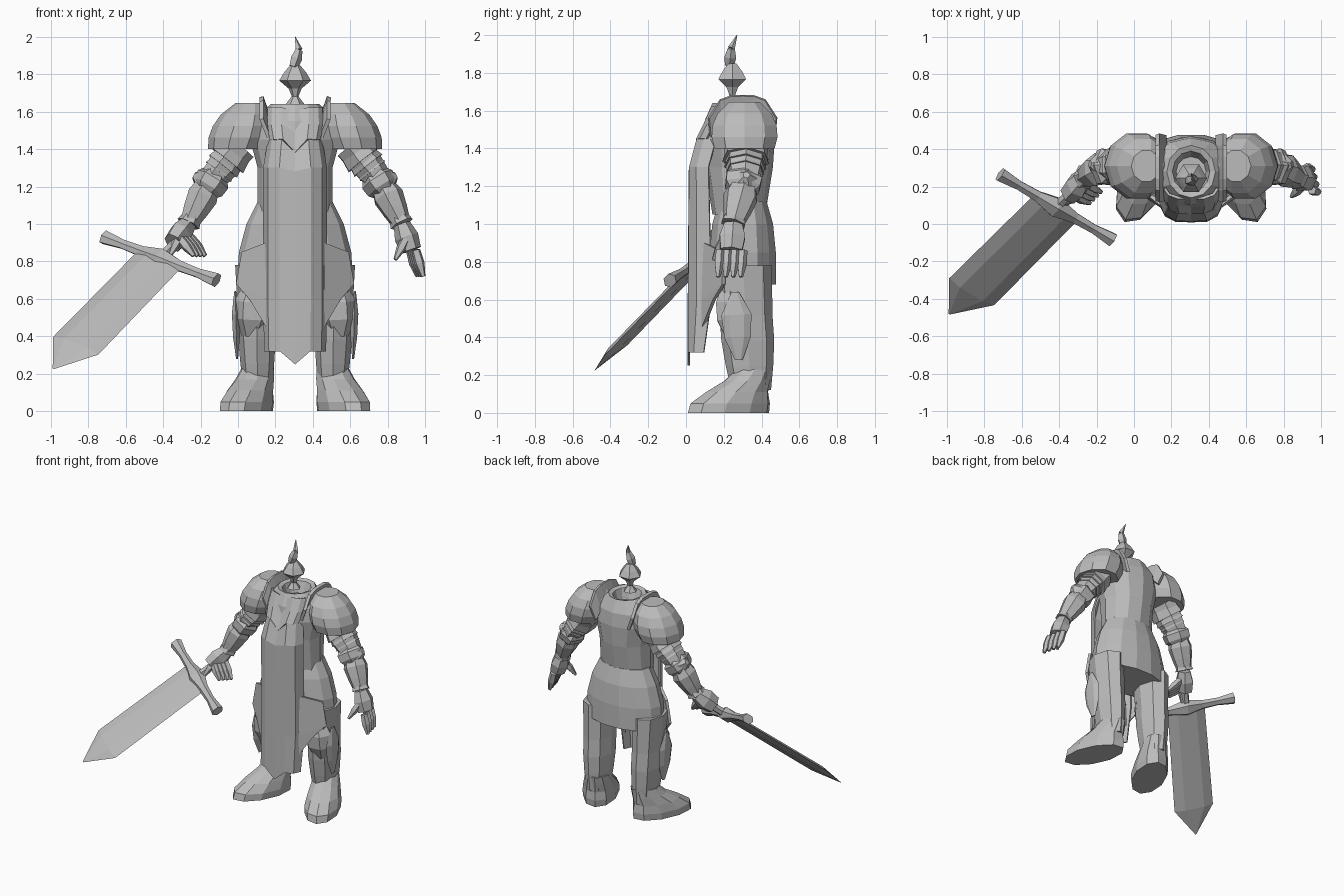
import bpy, bmesh, math
from mathutils import Vector

default_cube = bpy.data.objects.get("Cube")
if default_cube:
    bpy.data.objects.remove(default_cube, do_unlink=True)

BODY = Vector((0.305, 0.3, 0))  # all parts are placed around the body centre
X, Y, Z = Vector((1, 0, 0)), Vector((0, 1, 0)), Vector((0, 0, 1))

grey = (0.5, 0.5, 0.5, 1)
steel = bpy.data.materials.new("plain_grey")
steel.use_nodes = True
steel.diffuse_color = grey
steel.node_tree.nodes["Principled BSDF"].inputs["Base Color"].default_value = grey


def finish(name, bm, thickness=0):
    bmesh.ops.recalc_face_normals(bm, faces=bm.faces)
    mesh = bpy.data.meshes.new(name)
    bm.to_mesh(mesh)
    bm.free()
    mesh.materials.append(steel)
    part = bpy.data.objects.new(name, mesh)
    part.location = BODY
    bpy.context.collection.objects.link(part)
    if thickness:
        solid = part.modifiers.new("thickness", "SOLIDIFY")
        solid.thickness = thickness
        solid.offset = 0


def bridge(bm, first, second, closed):
    count = len(first)
    for k in range(count if closed else count - 1):
        after = (k + 1) % count
        bm.faces.new((first[k], first[after], second[after], second[k]))


def loft(name, rings, axis, side=X, sides=8):
    """Skin rings of (centre, radius along side, radius across side)."""
    bm = bmesh.new()
    axis = axis.normalized()
    along = (side - axis * side.dot(axis)).normalized()
    across = axis.cross(along)
    loops = []
    for centre, wide, deep in rings:
        angles = [math.tau * k / sides for k in range(sides)]
        loops.append([bm.verts.new(centre + along * wide * math.cos(a) + across * deep * math.sin(a))
                      for a in angles])
    for first, second in zip(loops, loops[1:]):
        bridge(bm, first, second, closed=True)
    bm.faces.new(loops[0])
    bm.faces.new(loops[-1])
    finish(name, bm)


def rod(name, start, end, radii, flat=1.0, axis=None, side=X, sides=7):
    """Evenly spaced rings from start to end; flat scales the depth."""
    start, end = Vector(start), Vector(end)
    last = len(radii) - 1
    rings = [(start.lerp(end, i / last), r, r * flat) for i, r in enumerate(radii)]
    loft(name, rings, axis or end - start, side, sides)


def sheet(name, rows, thickness):
    bm = bmesh.new()
    grid = [[bm.verts.new(point) for point in row] for row in rows]
    for first, second in zip(grid, grid[1:]):
        bridge(bm, first, second, closed=False)
    finish(name, bm, thickness)


# Torso with a hollow collar, and the armoured skirt
torso = [(1.05, .2, .14), (1.3, .2, .18), (1.45, .24, .19), (1.55, .22, .18),
         (1.64, .13, .14), (1.63, .1, .11), (1.55, .08, .08)]
loft("torso", [(Vector((0, -.02, z)), wide, deep) for z, wide, deep in torso], Z, sides=12)
skirt = [(.68, .31, .18), (.85, .3, .18), (1, .26, .165), (1.12, .2, .13)]
loft("skirt", [(Vector((0, 0, z)), wide, deep) for z, wide, deep in skirt], Z, sides=14)


def draped_row(z, front, half, wrap, point):
    """Row of cloth or plate: edges wrap backwards, the middle drops to a point."""
    return [(f * half, front + wrap * abs(f) ** 6, z - point * max(0, 1 - 2 * abs(f)))
            for f in (-1, -.85, -.5, 0, .5, .85, 1)]


# Long pointed tabard and the chest plate above it
sheet("tabard", [draped_row(1.45, -.24, .14, .1, .07), draped_row(1.3, -.28, .165, .1, .02),
                 draped_row(.6, -.285, .165, .12, 0), draped_row(.32, -.285, .16, .08, .07)], .012)
sheet("chest_plate", [draped_row(1.62, -.16, .14, .05, .02), draped_row(1.53, -.2, .145, .05, .04),
                      draped_row(1.45, -.24, .13, .05, .07)], .015)

# Floating plume: bulb, stalk and curled tip
rod("plume_bulb", (0, -.055, 1.64), (0, -.055, 1.85), (.05, .018, .035, .085, .06, .025), sides=6)
rod("plume_stalk", (-.01, -.07, 1.84), (.02, -.06, 1.93), (.025, .033, .02), sides=5)
rod("plume_tip", (.02, -.06, 1.93), (0, -.03, 2), (.02, .002), sides=5)

for tag, s in (("right", -1), ("left", 1)):
    # Pauldron and its upright neck guard
    rod("pauldron_" + tag, (s * .31, .01, 1.4), (s * .24, .01, 1.645),
        (.155, .17, .165, .14, .08), 1.08, axis=Z, sides=10)
    steps = [k / 3 for k in range(-3, 4)]
    sheet("neck_guard_" + tag, [[(s * .14, .17 * t, 1.56 - .1 * t * t) for t in steps],
                                [(s * .18, .18 * t, 1.68 - .12 * t ** 4) for t in steps]], .022)

    # Leg with knee guard, side wing and hip plate
    rod("leg_" + tag, (s * .21, 0, .78), (s * .2, .045, .12),
        (.11, .105, .1, .1, .09, .075), 1.4, axis=Z, sides=8)
    rod("knee_guard_" + tag, (s * .235, -.05, .4), (s * .22, -.07, .68), (.05, .1, .1, .05), .9, sides=6)
    rod("knee_wing_" + tag, (s * .31, -.02, .28), (s * .32, -.04, .64), (.02, .07, .08, .02), .3, side=Y, sides=6)
    sheet("hip_plate_" + tag, [[(s * .28, -.1, .85), (s * .15, -.2, .9)],
                               [(s * .31, -.1, .68), (s * .15, -.21, .6)],
                               [(s * .24, -.15, .6), (s * .15, -.21, .45)]], .02)

    # Boot turned slightly outwards
    toe = Vector((s * .4, -.9, 0))
    heel = Vector((s * .2, .06, 0))
    shape = [(0, .15, .235, .12), (.05, .14, .23, .125), (.11, .1, .18, .115), (.17, .04, .13, .1), (.23, 0, .1, .085)]
    loft("boot_" + tag, [(heel + toe * reach + Z * z, length, width) for z, reach, length, width in shape],
         Z, toe, 10)

    # Arm with overlapping flared plates and a spiked elbow guard
    shoulder, elbow, wrist = Vector((s * .3, .02, 1.42)), Vector((s * .46, .01, 1.22)), Vector((s * .57, -.05, 1))
    rod("upper_arm_" + tag, shoulder, elbow, (.1, .09, .07), 1.2)
    for i in range(3):
        top = shoulder.lerp(elbow, i / 4)
        flare = .11 - .01 * i
        rod(f"arm_plate_{i + 1}_{tag}", top, top.lerp(elbow, .4), (flare - .02, flare), 1.15)
    rod("elbow_guard_" + tag, elbow.lerp(shoulder, .3), elbow.lerp(wrist, .3), (.06, .095, .09, .05), 1.15, sides=6)
    rod("elbow_spike_" + tag, elbow, elbow + Vector((s * .08, .01, .04)), (.08, .07, .02), side=Y, sides=5)
    rod("forearm_" + tag, elbow, wrist, (.06, .085, .07, .05), 1.1)
    rod("cuff_" + tag, wrist.lerp(elbow, .2), wrist, (.05, .065), 1.1, sides=6)

    # Hand: relaxed on the left, closed round the grip on the right
    closed = s < 0
    palm = Vector((-.65, -.14, .9)) if closed else Vector((.62, -.06, .86))
    rod("hand_" + tag, wrist, palm, (.045, .065, .055), 1.2, sides=6)
    curl = Vector((.08, -.04, -.1)) if closed else Vector((.04, -.01, -.14))
    for k in range(4):
        spread = Vector((s * -.02, .02, 0)) if closed else Vector((-.01, .04, 0))
        knuckle = palm + spread * (k - 1.5) + (Vector((.06, .02, .03)) if closed else X * .01)
        rod(f"finger_{k + 1}_{tag}", knuckle, knuckle + curl, (.025, .028, .012), side=Y, sides=5)
    thumb = wrist.lerp(palm, .5) - Y * .04
    rod("thumb_" + tag, thumb, thumb + Vector((-.06, -.06, -.12)), (.025, .026, .01), side=Y, sides=5)

# Great sword held forwards and down
hub = Vector((-.72, -.21, .815))
point = Vector((-1, -1, -1.03)).normalized()
guard = Vector((.6, -.35, -.23))
shoulder_of_blade = hub + point * .79
rod("sword_blade", hub, shoulder_of_blade, (.142, .148), .17, side=guard, sides=6)
rod("sword_point", shoulder_of_blade, hub + point, (.148, .004), .17, side=guard, sides=6)
rod("sword_guard", hub - guard / 2, hub + guard / 2, (.045, .03, .035, .065, .035, .03, .045), .8, side=point, sides=6)
rod("sword_grip", hub, hub - point * .2, (.03, .026), side=guard, sides=6)
rod("sword_pommel", hub - point * .19, hub - point * .25, (.02, .042, .02), side=guard, sides=6)
